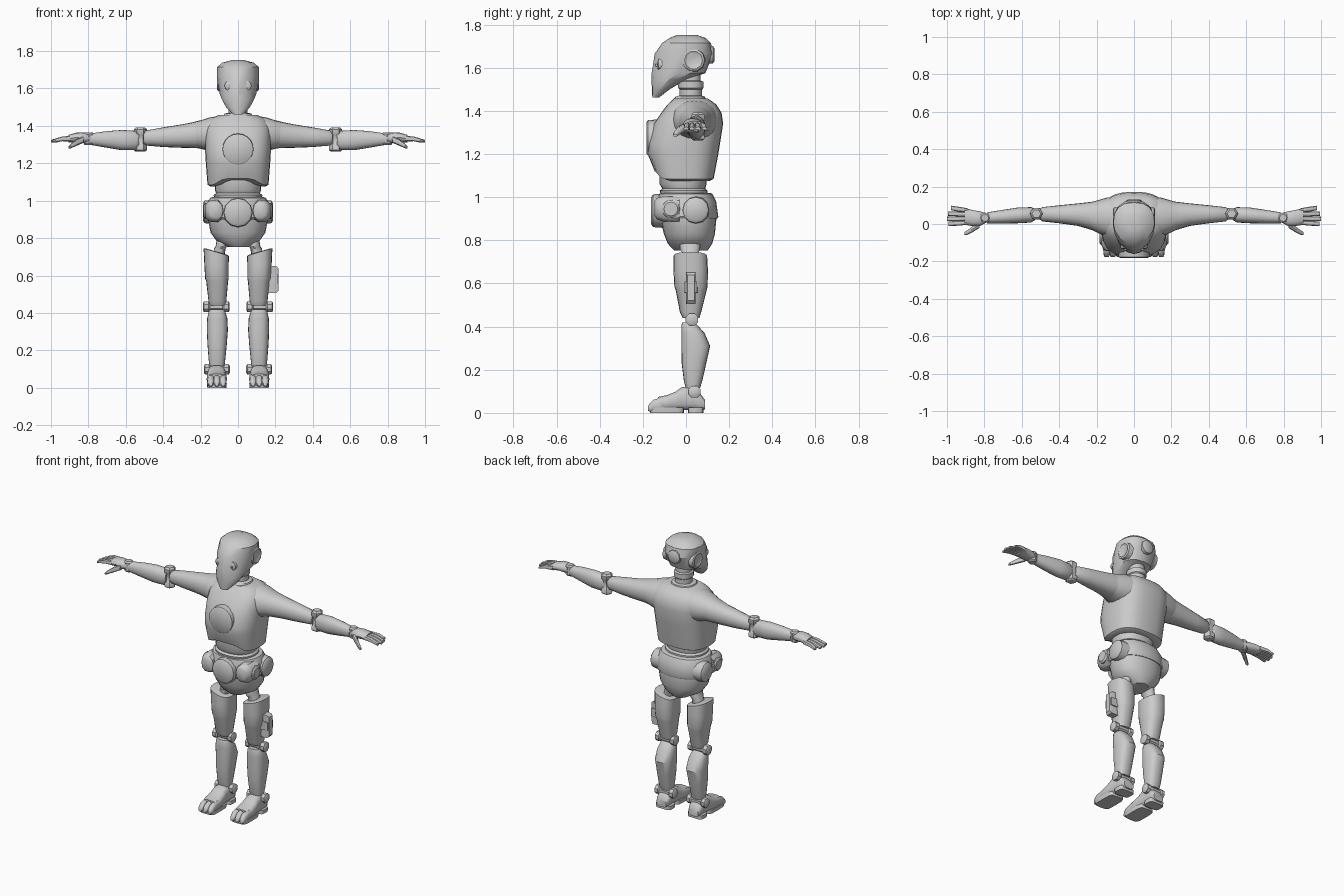
import bpy, bmesh, math

grey = bpy.data.materials.new("light grey")
grey.diffuse_color = (0.6, 0.6, 0.6, 1)
AXES = {"x": (0, 1, 2), "y": (1, 0, 2), "z": (2, 0, 1)}


def loft(name, axis, rings, n=20, p=2.2, pf=None, mirror=False, angle=38, shape=None, turn=0.0):
    """Skin rings (t, a0, a1, b0, b1) along an axis; p rounds each ring, pf its low-b half."""
    bm = bmesh.new()
    it, ia, ib = AXES[axis]
    loops = []
    for t, a0, a1, b0, b1 in rings:
        loop = []
        for i in range(n):
            ang = 2 * math.pi * (i + turn) / n
            c, s = math.cos(ang), math.sin(ang)
            e = 2 / (pf if pf and s < 0 else p)
            co = [0, 0, 0]
            co[it] = t
            co[ia] = (a0 + a1) / 2 + (a1 - a0) / 2 * math.copysign(abs(c) ** e, c)
            co[ib] = (b0 + b1) / 2 + (b1 - b0) / 2 * math.copysign(abs(s) ** e, s)
            loop.append(bm.verts.new(co))
        loops.append(loop)
    for lo, hi in zip(loops, loops[1:]):
        for i in range(n):
            j = (i + 1) % n
            bm.faces.new((lo[i], lo[j], hi[j], hi[i]))
    bm.faces.new(loops[0])
    bm.faces.new(loops[-1])
    if shape:
        for v in bm.verts:
            shape(v.co)
    bmesh.ops.recalc_face_normals(bm, faces=bm.faces)
    bm.normal_update()
    for f in bm.faces:
        f.smooth = True
    for e in bm.edges:
        e.smooth = e.calc_face_angle(0) < math.radians(angle)
    me = bpy.data.meshes.new(name)
    bm.to_mesh(me)
    bm.free()
    me.materials.append(grey)
    ob = bpy.data.objects.new(name, me)
    bpy.context.collection.objects.link(ob)
    if mirror:
        ob.modifiers.new("Mirror", "MIRROR").use_mirror_merge = False
    return ob


def spool(name, axis, a, b, steps, **kw):
    """Round part centred on (a, b), with steps (t, radius)."""
    return loft(name, axis, [(t, a - r, a + r, b - r, b + r) for t, r in steps],
                **{"p": 2, "n": 16, **kw})


def sym(z, w, y0, y1):
    return (z, -w, w, y0, y1)


# Head, with a pointed face mask
loft("head", "z", [sym(1.462, .025, -.156, -.125), sym(1.5, .064, -.158, -.075),
                   sym(1.545, .088, -.16, .0), sym(1.575, .099, -.159, .09),
                   sym(1.665, .112, -.145, .127), sym(1.715, .111, -.11, .115),
                   sym(1.738, .085, -.075, .09), sym(1.752, .03, -.04, .05)],
     n=16, p=2.5, pf=1.8, angle=28)
spool("ear", "x", .035, 1.635, [(.08, .056), (.107, .052), (.112, .042), (.106, .03)], n=10, mirror=True)
spool("eye_socket", "y", .045, 1.615, [(-.09, .03), (-.128, .027), (-.133, .018)], n=10, mirror=True)
loft("eye", "y", [(-.12, .028, .06, 1.602, 1.62), (-.141, .03, .058, 1.604, 1.618)],
     n=4, turn=.5, p=2, mirror=True)
spool("head_back_disc", "y", 0, 1.66, [(.1, .045), (.125, .042), (.132, .03)], n=10)

# Neck and collar
spool("neck", "z", .022, .0, [(1.42, .052), (1.5, .052)], n=16).location = (0, .022, 0)
bpy.data.objects["neck"].location = (-.022, .022, 0)
loft("neck_ring", "z", [sym(1.5, .05, -.03, .076), sym(1.505, .056, -.036, .08),
                        sym(1.535, .056, -.036, .08), sym(1.54, .046, -.024, .068),
                        sym(1.6, .046, -.024, .068)])
loft("collar", "z", [sym(1.43, .09, -.075, .1), sym(1.465, .072, -.05, .088), sym(1.47, .055, -.035, .075)])


# Torso, with an arched lower front edge
def arch(co):
    if co.z < 1.1 and co.y < 0:
        co.z += .035 * max(0, 1 - (co.x / .125) ** 4)


loft("torso", "z", [sym(1.075, .145, -.12, .11), sym(1.085, .163, -.145, .128),
                    sym(1.2, .172, -.178, .15), sym(1.25, .175, -.177, .158),
                    sym(1.34, .178, -.15, .172), sym(1.39, .176, -.115, .165),
                    sym(1.43, .155, -.085, .14), sym(1.458, .105, -.055, .10)],
     n=28, p=2.7, shape=arch)
spool("chest_disc", "y", 0, 1.275, [(-.13, .085), (-.176, .082), (-.182, .074)], n=20)
loft("shoulder", "x", [(.08, -.07, .15, 1.26, 1.455), (.15, -.065, .14, 1.265, 1.446),
                       (.2, -.045, .125, 1.278, 1.43), (.24, -.025, .115, 1.285, 1.42)], mirror=True)

# Arms
loft("upper_arm", "x", [(.2, -.04, .122, 1.28, 1.428), (.3, -.01, .11, 1.283, 1.408),
                        (.4, .004, .1, 1.287, 1.392), (.49, .014, .09, 1.295, 1.376),
                        (.505, .025, .08, 1.305, 1.365)], mirror=True)
spool("elbow", "z", .522, .055, [(1.262, .024), (1.27, .035), (1.295, .035), (1.305, .026), (1.35, .026),
                                 (1.36, .035), (1.382, .035), (1.392, .024)], n=6, mirror=True)
loft("forearm", "x", [(.53, .02, .08, 1.285, 1.36), (.55, .008, .09, 1.27, 1.374),
                      (.62, .004, .088, 1.27, 1.378), (.7, .003, .076, 1.283, 1.372),
                      (.785, .004, .062, 1.298, 1.36)], mirror=True)
spool("wrist", "z", .797, .033, [(1.298, .022), (1.305, .028), (1.358, .028), (1.366, .02)], n=8, mirror=True)
loft("palm", "x", [(.79, .008, .058, 1.31, 1.355), (.825, -.012, .068, 1.308, 1.365),
                   (.86, -.012, .074, 1.312, 1.365), (.905, -.004, .084, 1.312, 1.352)], n=12, mirror=True)
for i, (root, tip, end) in enumerate([(.007, .001, .993), (.029, .027, 1.0),
                                      (.051, .056, .995), (.073, .086, .978)]):
    loft(f"finger_{i + 1}", "x", [(.89, root - .011, root + .011, 1.317, 1.348),
                                  (.94, (root + tip) / 2 - .013, (root + tip) / 2 + .013, 1.318, 1.343),
                                  (end, tip - .012, tip + .012, 1.31, 1.325)], n=8, mirror=True)
loft("thumb", "x", [(.825, -.02, .015, 1.31, 1.345), (.86, -.042, -.01, 1.295, 1.33),
                    (.895, -.06, -.036, 1.28, 1.303), (.905, -.058, -.042, 1.278, 1.292)], n=8, mirror=True)

# Waist and pelvis
loft("abdomen", "z", [sym(.98, .125, -.11, .1), sym(1.03, .13, -.122, .1), sym(1.04, .118, -.11, .09),
                      sym(1.06, .124, -.122, .095), sym(1.12, .124, -.122, .095)], n=24)
loft("pelvis", "z", [sym(.752, .055, -.055, .1), sym(.785, .115, -.085, .122), sym(.83, .147, -.103, .134),
                     sym(.92, .163, -.122, .143), sym(.97, .155, -.125, .13), sym(1.0, .14, -.12, .115)],
     n=24, angle=30)
loft("belt", "z", [sym(.9, .165, -.13, .145), sym(.91, .173, -.138, .15), sym(.98, .168, -.135, .14),
                   sym(1.015, .15, -.125, .122), sym(1.02, .135, -.11, .11)], n=24)
spool("buckle", "y", 0, .937, [(-.1, .08), (-.152, .076), (-.162, .062)], n=12)
loft("belt_front_pod", "y", [(-.03, .08, .18, .885, 1.005), (-.1, .075, .18, .883, 1.007),
                             (-.135, .08, .165, .895, .998), (-.145, .095, .15, .91, .985)],
     n=10, p=2.4, mirror=True)
spool("belt_front_disc", "x", -.07, .945, [(.13, .045), (.176, .042), (.184, .032)], n=12, mirror=True)
spool("belt_side_disc", "x", .045, .94, [(.12, .066), (.178, .06), (.188, .046)], n=12, mirror=True)

# Legs
loft("hip_joint", "z", [(.69, .075, .135, -.02, .06), (.745, .066, .128, -.02, .06),
                        (.755, .06, .12, -.03, .065), (.785, .05, .115, -.03, .068),
                        (.81, .045, .105, -.02, .06)], n=14, mirror=True)


def slant(co):
    if co.z > .7:
        co.z += .3 * (co.x - .115)


loft("thigh", "z", [(.44, .067, .152, -.015, .062), (.465, .062, .158, -.028, .07),
                    (.57, .053, .17, -.048, .096), (.585, .05, .176, -.054, .1),
                    (.66, .05, .18, -.058, .102), (.725, .048, .184, -.058, .098),
                    (.728, .06, .17, -.045, .085)], p=2.5, mirror=True, shape=slant, angle=30)
loft("thigh_pouch", "x", [(.15, 0, .045, .505, .655), (.205, 0, .045, .505, .65), (.217, .006, .039, .52, .64)],
     n=4, turn=.5, p=60, angle=30)
loft("thigh_pouch_clip", "x", [(.16, -.008, .053, .555, .61), (.212, -.006, .051, .557, .608)],
     n=4, turn=.5, p=60)
spool("knee", "x", .027, .433, [(.045, .02), (.05, .031), (.075, .031), (.082, .024), (.15, .024),
                                (.157, .031), (.182, .031), (.188, .02)], n=8, turn=.5, mirror=True)
loft("shin", "z", [(.115, .072, .152, -.002, .065), (.15, .068, .157, -.01, .076),
                   (.23, .06, .163, -.02, .094), (.31, .054, .167, -.022, .112),
                   (.37, .057, .165, -.022, .086), (.405, .067, .157, -.022, .055),
                   (.418, .075, .148, -.018, .04)], p=2.5, mirror=True, angle=30)
spool("ankle", "x", .04, .098, [(.044, .02), (.05, .03), (.074, .03), (.08, .024), (.148, .024),
                                (.154, .03), (.176, .03), (.182, .02)], n=8, turn=.5, mirror=True)

# Feet
loft("foot", "y", [(-.13, .063, .163, .012, .074), (-.09, .059, .168, .012, .082),
                   (-.05, .062, .166, .012, .098), (-.02, .066, .162, .012, .12),
                   (.04, .068, .158, .012, .12), (.07, .07, .156, .012, .085),
                   (.088, .078, .148, .015, .06)], n=18, p=2.8, mirror=True)
for i, x in enumerate((.08, .113, .146)):
    loft(f"toe_{i + 1}", "y", [(-.1, x - .018, x + .018, .008, .076), (-.15, x - .018, x + .018, .006, .062),
                               (-.17, x - .015, x + .015, .006, .042), (-.177, x - .01, x + .01, .01, .028)],
         n=10, p=2.6, mirror=True)
for part, y0, y1 in (("sole_front", -.168, -.01), ("sole_heel", .01, .08)):
    loft(part, "z", [(0, .062, .164, y0, y1), (.025, .06, .166, y0, y1)], p=5, n=16, mirror=True)
